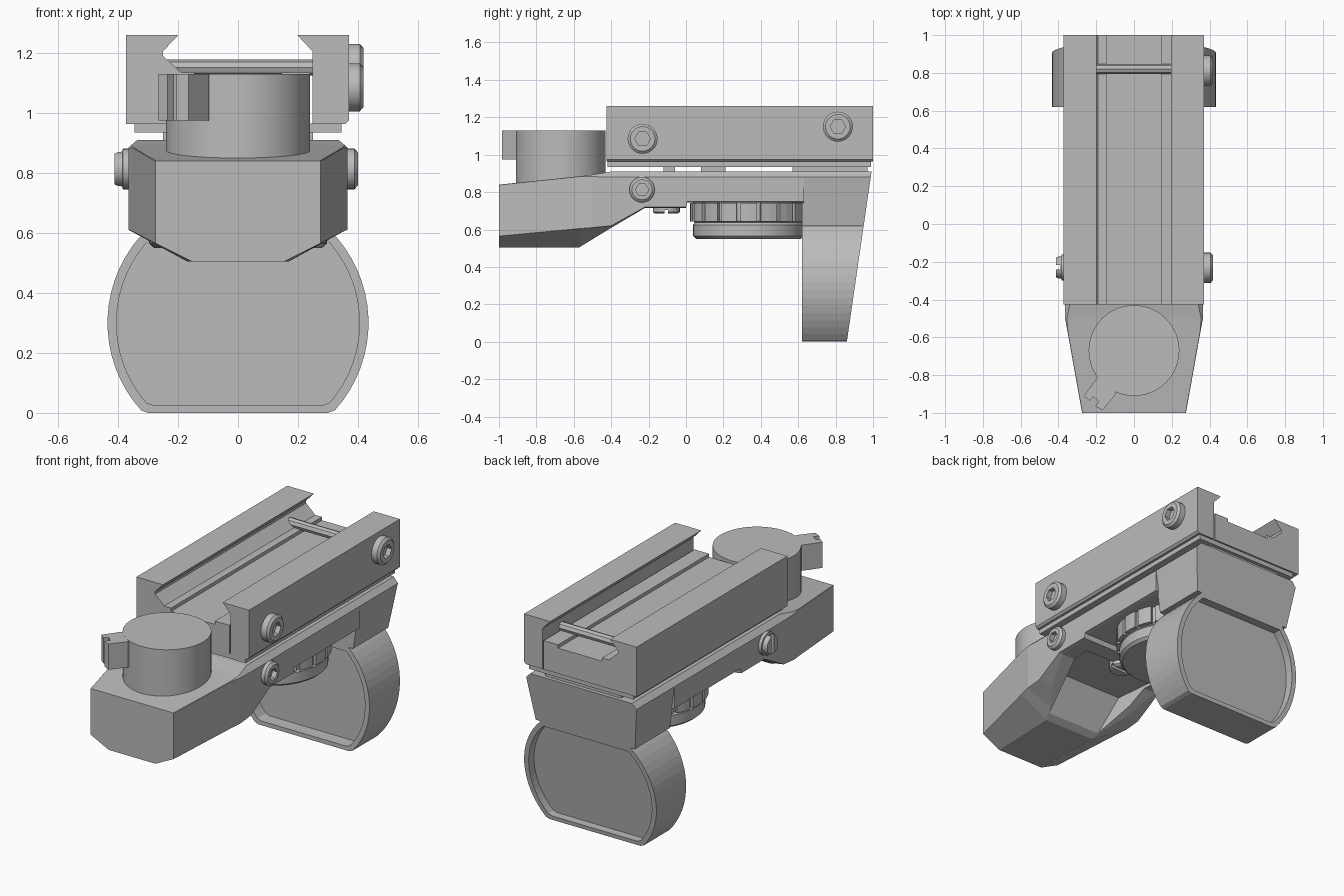
import bpy, bmesh
from math import sin, cos, pi, radians
from mathutils import Vector

old = bpy.data.objects.get("Cube")
if old:
    bpy.data.objects.remove(old, do_unlink=True)

grey = bpy.data.materials.new("mid_grey")
grey.use_nodes = True
COLOUR = (0.5, 0.5, 0.5, 1)
grey.diffuse_color = COLOUR
grey.node_tree.nodes["Principled BSDF"].inputs["Base Color"].default_value = COLOUR


def loft(name, rings):
    """Skin equal-length rings of points and cap both ends."""
    bm = bmesh.new()
    loops = [[bm.verts.new(p) for p in ring] for ring in rings]
    n = len(loops[0])
    for a, b in zip(loops, loops[1:]):
        for i in range(n):
            j = (i + 1) % n
            bm.faces.new((a[i], a[j], b[j], b[i]))
    bm.faces.new(loops[0][::-1])
    bm.faces.new(loops[-1])
    bmesh.ops.recalc_face_normals(bm, faces=bm.faces)
    mesh = bpy.data.meshes.new(name)
    bm.to_mesh(mesh)
    bm.free()
    mesh.materials.append(grey)
    ob = bpy.data.objects.new(name, mesh)
    bpy.context.collection.objects.link(ob)
    return ob


def box(name, x, y, z):
    return loft(name, [[(x[0], y[0], h), (x[1], y[0], h), (x[1], y[1], h), (x[0], y[1], h)] for h in z])


def prism_y(name, pts, front, back):
    """Extrude an x-z outline; the ends are functions of height."""
    return loft(name, [[(x, f(z), z) for x, z in pts] for f in (front, back)])


def turned(name, profile, centre, axis="z", n=40):
    """Stack of (radius, height) circles along z or x."""
    rings = []
    for r, h in profile:
        ring = []
        for i in range(n):
            u, v = r * cos(2 * pi * i / n), r * sin(2 * pi * i / n)
            ring.append(Vector(centre) + Vector((u, v, h) if axis == "z" else (h, u, v)))
        rings.append(ring)
    return loft(name, rings)


def cut(ob, cutter):
    mod = ob.modifiers.new("cut", "BOOLEAN")
    mod.operation, mod.solver, mod.object = "DIFFERENCE", "EXACT", cutter
    deps = bpy.context.evaluated_depsgraph_get()
    mesh = bpy.data.meshes.new_from_object(ob.evaluated_get(deps))
    ob.modifiers.clear()
    ob.data = mesh
    bpy.data.objects.remove(cutter, do_unlink=True)


def smooth(ob):
    bpy.ops.object.select_all(action="DESELECT")
    ob.select_set(True)
    bpy.context.view_layer.objects.active = ob
    bpy.ops.object.shade_smooth_by_angle(angle=radians(25))


def mirrored(half):
    return half + [(-x, z) for x, z in reversed(half)]


# Main body: y, half-width, top, chamfer height, bottom half-width, bottom, top edge inset
sections = [
    (-1.0, 0.275, 0.84, 0.565, 0.155, 0.505, 0.002),
    (-0.57, 0.352, 0.885, 0.605, 0.17, 0.505, 0.002),
    (-0.5, 0.365, 0.893, 0.61, 0.2, 0.548, 0.01),
    (-0.4, 0.365, 0.91, 0.62, 0.27, 0.609, 0.03),
    (-0.22, 0.365, 0.91, 0.72, 0.34, 0.715, 0.03),
    (0.0, 0.365, 0.91, 0.72, 0.345, 0.715, 0.03),
    (0.005, 0.365, 0.91, 0.75, 0.345, 0.745, 0.03),
    (0.63, 0.365, 0.91, 0.75, 0.345, 0.745, 0.03),
]
body = loft("main_body", [
    [(x, y, z) for x, z in mirrored([(w - e, top), (w, top - e), (w, ch), (bw, bot)])]
    for y, w, top, ch, bw, bot, e in sections])

# Pocket behind the emitter hood
cut(body, loft("pocket_cutter", [
    [(-w, y, z), (w, y, z), (0.27, -0.1, z), (-0.27, -0.1, z)]
    for w, y, z in ((0.14, -0.6, 0.4), (0.24, -0.42, 0.735))]))


# Lens housing: round ring with flat foot and a shoulder block on top
def arc(r, low, high, n=16):
    return [(r * cos(radians(low + (high - low) * i / n)),
             0.3 + r * sin(radians(low + (high - low) * i / n))) for i in range(n + 1)]


def front(z):
    return 0.62


def rear(z):
    return 0.86 + 0.145 * z


outline = mirrored([(0.3, 0)] + arc(0.435, -42, 47) + [(0.328, 0.62), (0.365, 0.88), (0.335, 0.91)])
window = mirrored([(0.28, 0.025)] + arc(0.405, -41, 46))
housing = prism_y("lens_housing", outline, front, rear)
cut(housing, prism_y("front_recess_cutter", window, lambda z: 0.5, lambda z: 0.7))
cut(housing, prism_y("rear_recess_cutter", window, lambda z: rear(z) - 0.05, lambda z: 1.2))

# Rail clamp: fixed jaw with floor, and a separate moving jaw
fixed = [(-0.374, 0.963), (-0.374, 1.26), (-0.198, 1.26), (-0.25, 1.205), (-0.25, 1.19), (-0.19, 1.135),
         (-0.145, 1.135), (-0.145, 1.115), (0.145, 1.115), (0.145, 1.135), (0.24, 1.135), (0.24, 0.963)]
moving = [(0.248, 0.963), (0.248, 1.205), (0.197, 1.26), (0.37, 1.26), (0.37, 0.975), (0.358, 0.963)]
for name, pts in (("fixed_jaw", fixed), ("moving_jaw", moving)):
    prism_y(name, pts, lambda z: -0.425, lambda z: 1.0)
turned("cross_bar", [(0.027, -0.24), (0.027, 0.25)], (0, 0.82, 1.151), "x", 8)
box("rail_base_plate", (-0.345, 0.345), (-0.42, 0.99), (0.935, 0.965))
for i, (a, b) in enumerate([(-0.12, -0.06), (0.08, 0.21), (0.57, 0.97)]):
    box(f"rail_spacer_{i + 1}", (-0.25, 0.25), (a, b), (0.9, 0.94))

# Switch knob with its notched pointer tab
smooth(turned("switch_knob", [(0.24, 0.8), (0.24, 1.13)], (0, -0.67, 0), n=64))
tab = [(-0.14, -0.76), (-0.2, -0.82), (-0.265, -0.91), (-0.235, -0.935), (-0.215, -0.915),
       (-0.185, -0.94), (-0.205, -0.965), (-0.165, -0.985), (-0.1, -0.905), (-0.08, -0.82)]
loft("knob_pointer", [[(x, y, z) for x, y in tab] for z in (0.975, 1.129)])

# Battery cap with raised grips
C = (0, 0.335, 0)
smooth(turned("battery_cap", [(0.28, 0.55), (0.297, 0.565), (0.297, 0.625), (0.287, 0.638),
                              (0.297, 0.645), (0.297, 0.75)], C, n=48))
GRIPS = 18
for i in range(GRIPS):
    mid = 2 * pi * i / GRIPS
    angles = [mid - 0.14, mid, mid + 0.14]
    plan = [(r * cos(t), C[1] + r * sin(t))
            for r, side in ((0.315, angles), (0.28, angles[::-1])) for t in side]
    loft(f"cap_grip_{i + 1}", [[(x, y, z) for x, y in plan] for z in (0.642, 0.743)])

# Underside screw
under = turned("underside_screw", [(0.06, 0.685), (0.072, 0.693), (0.072, 0.77)], (0, -0.105, 0), n=24)
cut(under, box("slot_cutter", (-0.1, 0.1), (-0.115, -0.095), (0.66, 0.705)))


# Side bolts with hexagonal sockets
def bolt(name, y, z, r, base, tip):
    ob = turned(name, [(r, base), (r, tip - 0.012), (r - 0.014, tip)], (0, y, z), "x", 28)
    cut(ob, turned("socket_cutter", [(r * 0.52, tip - 0.03), (r * 0.52, tip + 0.05)], (0, y, z), "x", 6))
    smooth(ob)


bolt("front_clamp_bolt", -0.232, 1.085, 0.08, 0.35, 0.418)
bolt("rear_clamp_bolt", 0.812, 1.15, 0.08, 0.35, 0.418)
bolt("body_bolt", -0.235, 0.813, 0.068, 0.34, 0.4)

# Slotted adjuster on the other side
adjuster = turned("slotted_adjuster", [(0.052, -0.412), (0.058, -0.4), (0.058, -0.385),
                                       (0.068, -0.384), (0.068, -0.34)], (0, -0.23, 0.813), "x", 28)
cut(adjuster, box("slot_cutter", (-0.45, -0.39), (-0.242, -0.218), (0.7, 0.9)))
smooth(adjuster)
